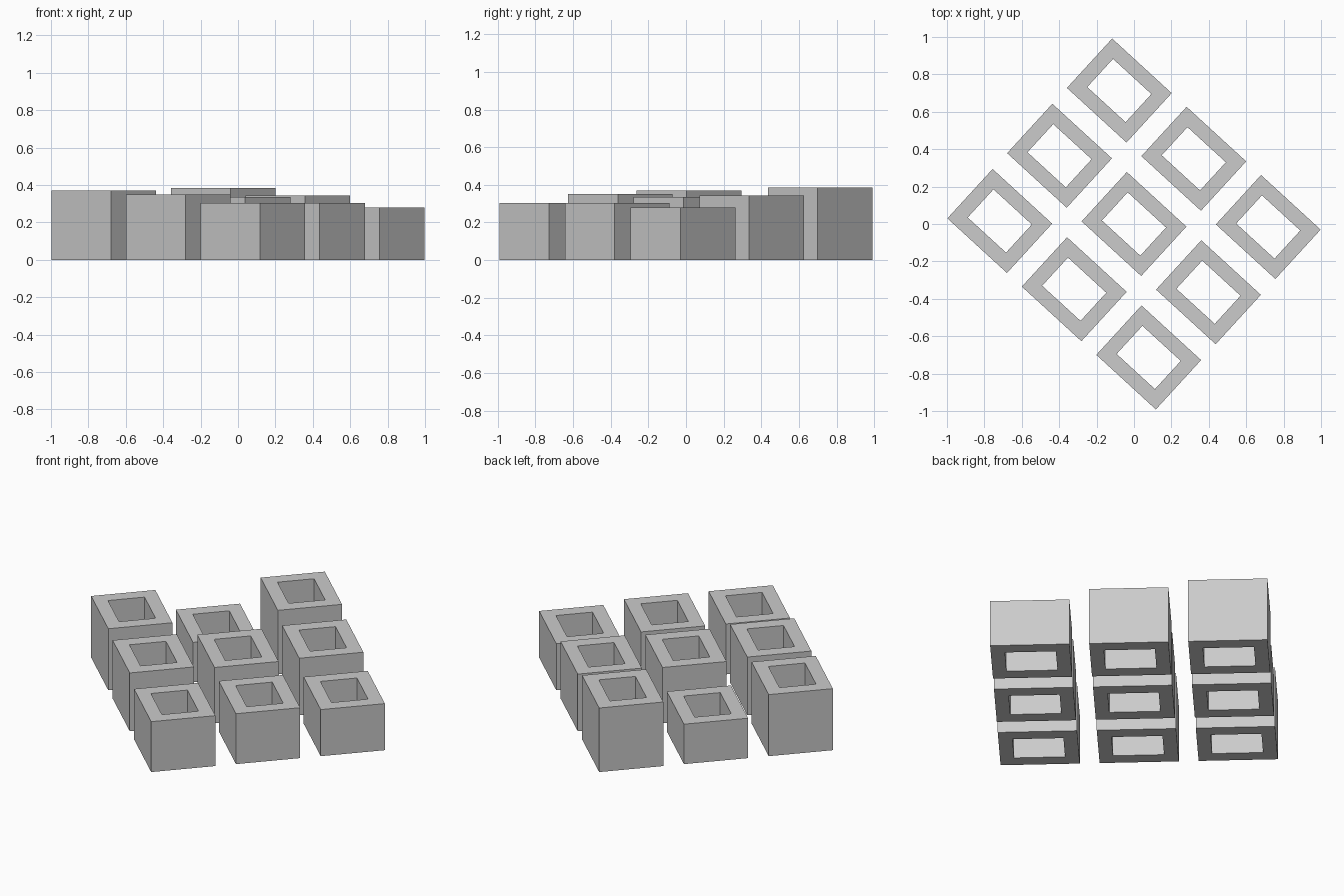
import bpy, bmesh, math
from mathutils import Matrix, Vector

if "Cube" in bpy.data.objects:
    bpy.data.objects.remove(bpy.data.objects["Cube"], do_unlink=True)

# Plain grey for every block
grey = bpy.data.materials.new("light_grey")
grey.use_nodes = True
colour = (0.6, 0.6, 0.6, 1)
grey.diffuse_color = colour
grey.node_tree.nodes["Principled BSDF"].inputs["Base Color"].default_value = colour

LENGTH, WIDTH, WALL = 0.432, 0.358, 0.077
STEP_U, STEP_V = 0.54, 0.473
TURN = Matrix.Rotation(math.radians(-42.5), 4, "Z")


def courtyard_block(name, height, location):
    """Rectangular block with an open shaft through its middle."""
    bm = bmesh.new()

    def ring(inset, z):
        x, y = LENGTH / 2 - inset, WIDTH / 2 - inset
        return [bm.verts.new((sx * x, sy * y, z))
                for sx, sy in ((-1, -1), (1, -1), (1, 1), (-1, 1))]

    # Outer wall, roof, shaft wall and underside join four rings in a loop
    rings = [ring(0, 0), ring(0, height), ring(WALL, height), ring(WALL, 0)]
    for k, lower in enumerate(rings):
        upper = rings[(k + 1) % 4]
        for i in range(4):
            j = (i + 1) % 4
            bm.faces.new((lower[i], lower[j], upper[j], upper[i]))
    bmesh.ops.recalc_face_normals(bm, faces=bm.faces)

    mesh = bpy.data.meshes.new(name)
    bm.to_mesh(mesh)
    bm.free()
    mesh.materials.append(grey)
    obj = bpy.data.objects.new(name, mesh)
    obj.matrix_world = Matrix.Translation(location) @ TURN
    bpy.context.collection.objects.link(obj)


# Three by three turned grid, each block with its own height
heights = ((0.37, 0.24, 0.385),
           (0.35, 0.335, 0.343),
           (0.303, 0.303, 0.28))
for row, line in enumerate(heights):
    for col, height in enumerate(line):
        place = TURN @ Vector(((row - 1) * STEP_U, (col - 1) * STEP_V, 0))
        courtyard_block(f"courtyard_block_{row + 1}_{col + 1}", height, place)
